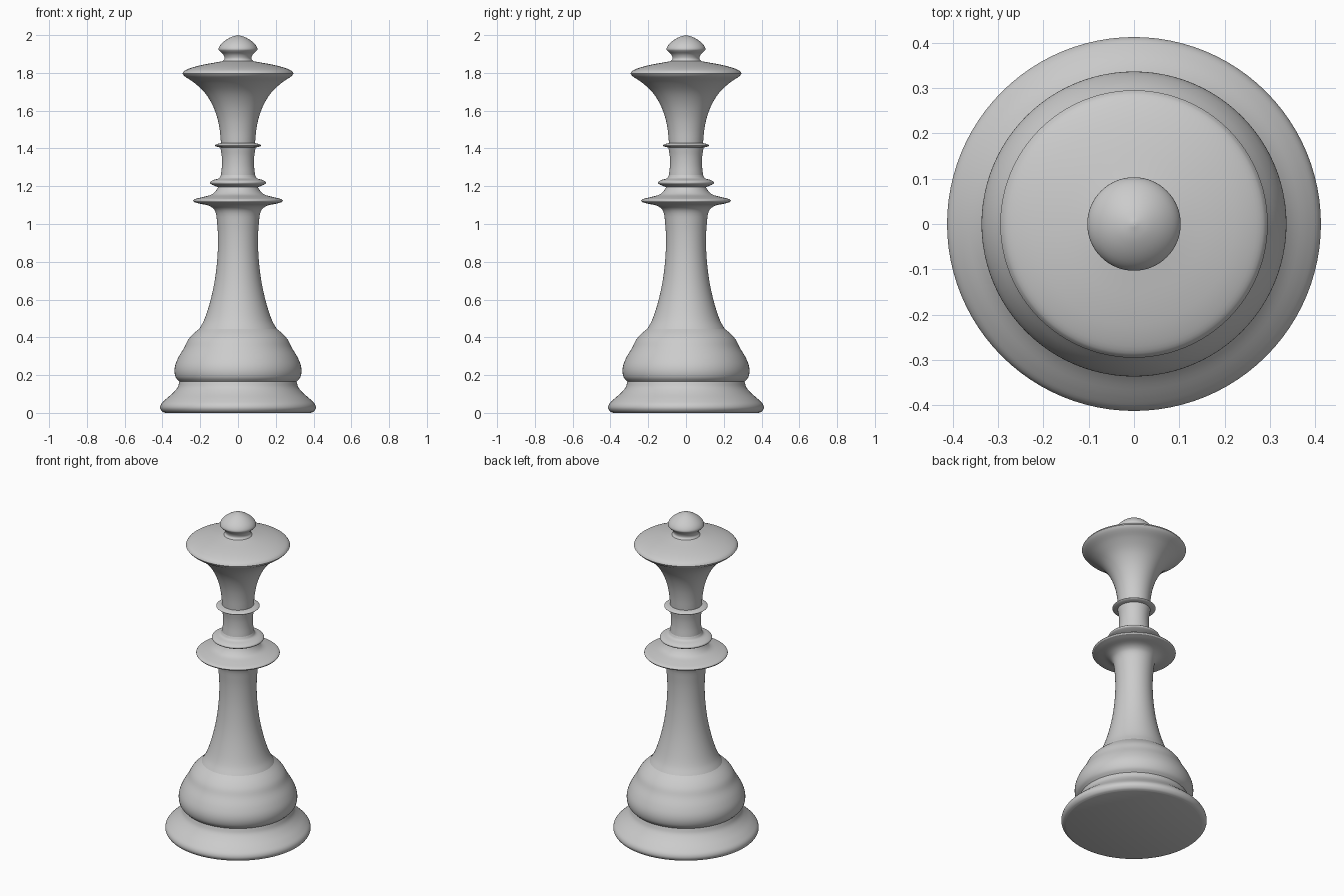
import bpy, bmesh, math
from mathutils import Vector

if "Cube" in bpy.data.objects:
    bpy.data.objects.remove(bpy.data.objects["Cube"])

SEGMENTS = 96
STEPS = 4

grey = bpy.data.materials.new("plain grey")
grey.diffuse_color = (0.6, 0.6, 0.6, 1)
grey.use_nodes = True
grey.node_tree.nodes["Principled BSDF"].inputs["Base Color"].default_value = grey.diffuse_color


def smooth_profile(pts):
    """Catmull-Rom (centripetal) curve through (radius, z) points."""
    p = [Vector(q) for q in pts]
    p = [2 * p[0] - p[1]] + p + [2 * p[-1] - p[-2]]
    out = []
    for i in range(1, len(p) - 2):
        a, b, c, d = p[i - 1:i + 3]
        t0 = 0
        t1 = t0 + (b - a).length ** 0.5
        t2 = t1 + (c - b).length ** 0.5
        t3 = t2 + (d - c).length ** 0.5
        for s in range(STEPS):
            t = t1 + (t2 - t1) * s / STEPS
            a1 = a.lerp(b, (t - t0) / (t1 - t0))
            a2 = b.lerp(c, (t - t1) / (t2 - t1))
            a3 = c.lerp(d, (t - t2) / (t3 - t2))
            b1 = a1.lerp(a2, (t - t0) / (t2 - t0))
            b2 = a2.lerp(a3, (t - t1) / (t3 - t1))
            out.append(b1.lerp(b2, (t - t1) / (t2 - t1)))
    return out + [p[-2]]


def lathe(name, pts, floor=False):
    """Turn a profile around the z axis."""
    bm = bmesh.new()
    prof = [(max(r, 0), z) for r, z in smooth_profile(pts)]
    if floor:
        prof.insert(0, (0, pts[0][1]))
    rings = []
    for r, z in prof:
        if r < 1e-5:
            rings.append([bm.verts.new((0, 0, z))] * SEGMENTS)
        else:
            rings.append([bm.verts.new((r * math.cos(k * math.tau / SEGMENTS),
                                        r * math.sin(k * math.tau / SEGMENTS), z))
                          for k in range(SEGMENTS)])
    for lo, hi in zip(rings, rings[1:]):
        for k in range(SEGMENTS):
            n = (k + 1) % SEGMENTS
            quad = list(dict.fromkeys((lo[k], lo[n], hi[n], hi[k])))
            bm.faces.new(quad)
    me = bpy.data.meshes.new(name)
    bm.to_mesh(me)
    bm.free()
    me.materials.append(grey)
    ob = bpy.data.objects.new(name, me)
    bpy.context.collection.objects.link(ob)
    bpy.ops.object.select_all(action='DESELECT')
    ob.select_set(True)
    bpy.context.view_layer.objects.active = ob
    bpy.ops.object.shade_smooth_by_angle(angle=math.radians(40))


# flared foot with a flat underside
lathe("foot", [(0.385, 0), (0.402, 0.008), (0.412, 0.025), (0.408, 0.045), (0.385, 0.07),
               (0.345, 0.105), (0.32, 0.135), (0.31, 0.165)], floor=True)
# bulging belly
lathe("belly", [(0.31, 0.165), (0.328, 0.185), (0.336, 0.215), (0.333, 0.25), (0.315, 0.295),
                (0.285, 0.345), (0.265, 0.385), (0.24, 0.415), (0.205, 0.445)])
# tapering stem, flaring into the collar
lathe("stem", [(0.205, 0.445), (0.18, 0.49), (0.15, 0.58), (0.125, 0.69), (0.11, 0.81),
               (0.106, 0.91), (0.11, 1.0), (0.122, 1.07), (0.15, 1.095), (0.205, 1.108),
               (0.232, 1.116)])
# wide collar top
lathe("wide_collar", [(0.232, 1.116), (0.237, 1.123), (0.232, 1.13), (0.19, 1.142),
                      (0.14, 1.156), (0.118, 1.175), (0.105, 1.195)])
# upper collar
lathe("upper_collar", [(0.105, 1.195), (0.135, 1.207), (0.147, 1.215), (0.147, 1.223),
                       (0.13, 1.233), (0.1, 1.243), (0.09, 1.26)])
# neck
lathe("neck", [(0.09, 1.26), (0.085, 1.31), (0.086, 1.36), (0.093, 1.405)])
# thin neck ring
lathe("neck_ring", [(0.093, 1.405), (0.115, 1.41), (0.123, 1.416), (0.115, 1.422),
                    (0.09, 1.428)])
# flaring crown
lathe("crown", [(0.09, 1.428), (0.097, 1.5), (0.112, 1.57), (0.14, 1.64), (0.18, 1.7),
                (0.235, 1.75), (0.282, 1.782), (0.295, 1.797)])
# domed crown top
lathe("crown_top", [(0.295, 1.797), (0.285, 1.81), (0.25, 1.826), (0.19, 1.842),
                    (0.12, 1.855), (0.08, 1.862)])
# finial on top
lathe("finial", [(0.08, 1.862), (0.071, 1.875), (0.078, 1.897), (0.097, 1.915),
                 (0.103, 1.925), (0.095, 1.945), (0.07, 1.97), (0.035, 1.99), (0, 2.0)])
